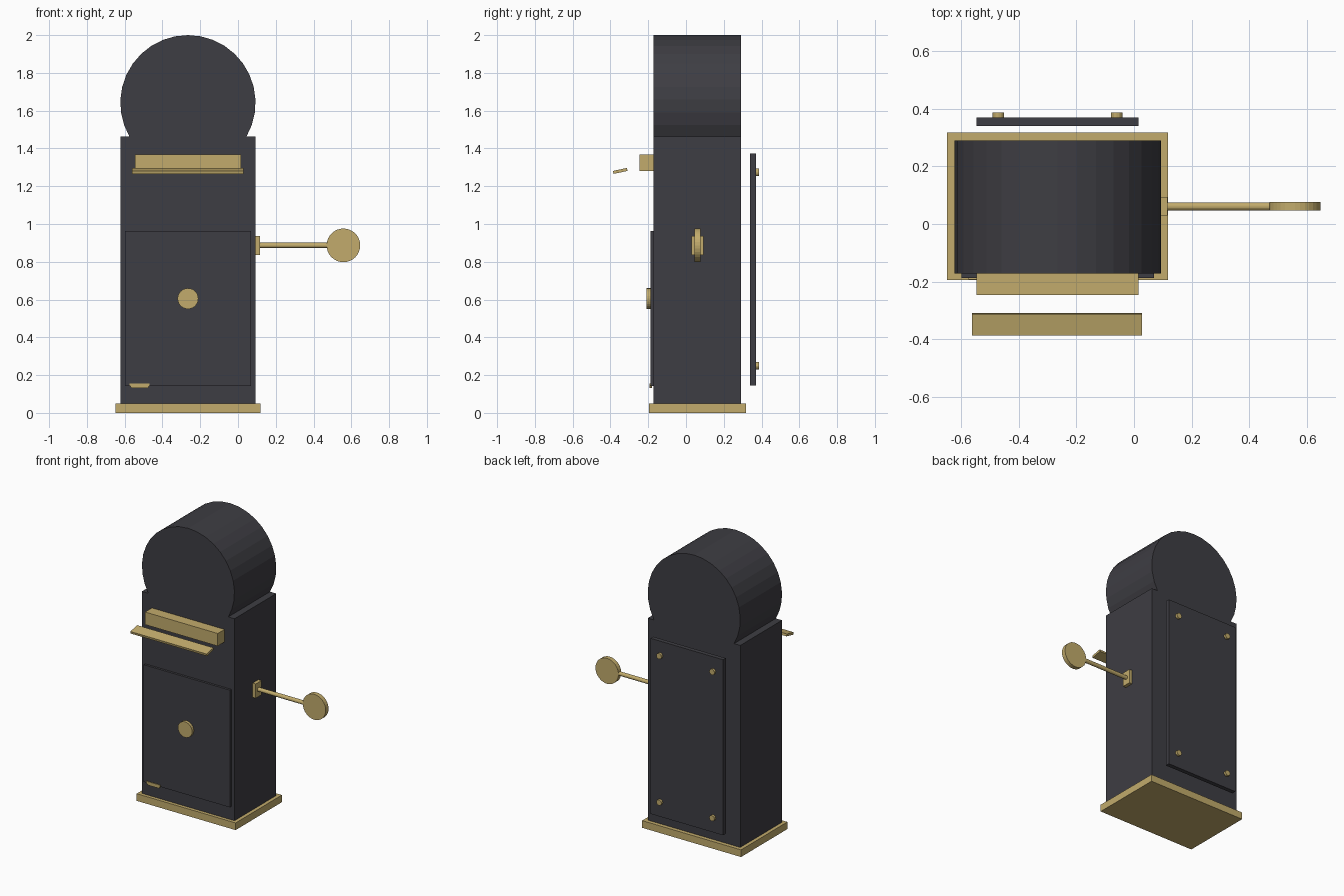
import bpy, bmesh, math
from mathutils import Vector, Matrix

cube = bpy.data.objects.get("Cube")
if cube:
    bpy.data.objects.remove(cube, do_unlink=True)


def material(name, rgb):
    m = bpy.data.materials.new(name)
    m.use_nodes = True
    m.diffuse_color = (*rgb, 1)
    m.node_tree.nodes["Principled BSDF"].inputs["Base Color"].default_value = (*rgb, 1)
    return m


IRON = material("dark iron", (0.048, 0.047, 0.056))
BRASS = material("brass", (0.54, 0.41, 0.15))


def finish(name, bm, mat):
    bmesh.ops.recalc_face_normals(bm, faces=bm.faces)
    mesh = bpy.data.meshes.new(name)
    bm.to_mesh(mesh)
    bm.free()
    mesh.materials.append(mat)
    ob = bpy.data.objects.new(name, mesh)
    bpy.context.collection.objects.link(ob)
    return ob


def box(name, x, y, z, mat):
    """Box from its extents along each axis."""
    bm = bmesh.new()
    bmesh.ops.create_cube(bm, size=1)
    for v in bm.verts:
        v.co = [(r[0] + r[1]) / 2 + c * (r[1] - r[0]) for c, r in zip(v.co, (x, y, z))]
    return finish(name, bm, mat)


def rod(name, start, end, radius, sides, mat):
    """Cylinder running between two points."""
    a, b = Vector(start), Vector(end)
    turn = (b - a).to_track_quat('Z', 'Y').to_matrix().to_4x4()
    bm = bmesh.new()
    bmesh.ops.create_cone(bm, cap_ends=True, segments=sides, radius1=radius, radius2=radius,
                          depth=(b - a).length, matrix=Matrix.Translation((a + b) / 2) @ turn)
    return finish(name, bm, mat)


def extrude(name, outline, y0, y1, mat):
    """Outline in x and z, extruded along y."""
    bm = bmesh.new()
    face = bm.faces.new([bm.verts.new((x, y0, z)) for x, z in outline])
    out = bmesh.ops.extrude_face_region(bm, geom=[face])
    moved = [g for g in out["geom"] if isinstance(g, bmesh.types.BMVert)]
    bmesh.ops.translate(bm, verts=moved, vec=(0, y1 - y0, 0))
    return finish(name, bm, mat)


CX = -0.265          # middle of the cabinet
HALF = 0.358         # half its width, also the radius of the round head
FRONT, BACK = -0.172, 0.29
SHOULDER = 1.463
HEAD_Z = 2 - HALF

# Cabinet with round head
dip = math.asin((HEAD_Z - SHOULDER) / HALF)
steps = 22
arc = [-dip + (math.pi + 2 * dip) * i / steps for i in range(steps + 1)]
outline = [(CX - HALF, 0.05), (CX + HALF, 0.05), (CX + HALF, SHOULDER)]
outline += [(CX + HALF * math.cos(a), HEAD_Z + HALF * math.sin(a)) for a in arc]
outline += [(CX - HALF, SHOULDER)]
extrude("cabinet", outline, FRONT, BACK, IRON)

# Base plinth
box("base", (-0.648, 0.118), (-0.195, 0.317), (0, 0.05), BRASS)

# Front door with knob and a small tapered catch
box("door", (-0.598, 0.069), (-0.188, FRONT), (0.143, 0.963), IRON)
rod("door_knob", (CX, -0.208, 0.605), (CX, -0.186, 0.605), 0.055, 24, BRASS)
extrude("door_catch", [(-0.574, 0.156), (-0.574, 0.145), (-0.562, 0.132),
                       (-0.478, 0.132), (-0.468, 0.145), (-0.468, 0.156)],
        -0.193, -0.18, BRASS)

# Slot housing and the tilted flap in front of it
box("slot_housing", (-0.546, 0.016), (-0.247, FRONT), (1.28, 1.368), BRASS)
flap = box("slot_flap", (-0.295, 0.295), (-0.038, 0.038), (-0.008, 0.008), BRASS)
flap.location = (-0.267, -0.348, 1.281)
flap.rotation_euler.x = math.radians(12)

# Side lever
LEVER_Y, LEVER_Z = 0.061, 0.887
box("lever_bracket", (CX + HALF, 0.117), (0.029, 0.093), (0.836, 0.936), BRASS)
rod("lever_arm", (0.11, LEVER_Y, LEVER_Z), (0.5, LEVER_Y, LEVER_Z), 0.014, 16, BRASS)
rod("lever_disc", (0.558, 0.046, LEVER_Z), (0.558, 0.077, LEVER_Z), 0.089, 32, BRASS)

# Detached back panel with corner bolts
box("back_panel", (-0.546, 0.016), (0.34, 0.37), (0.145, 1.373), IRON)
for x in (-0.47, -0.06):
    for z in (0.249, 1.273):
        rod("back_bolt", (x, 0.365, z), (x, 0.386, z), 0.02, 12, BRASS)
